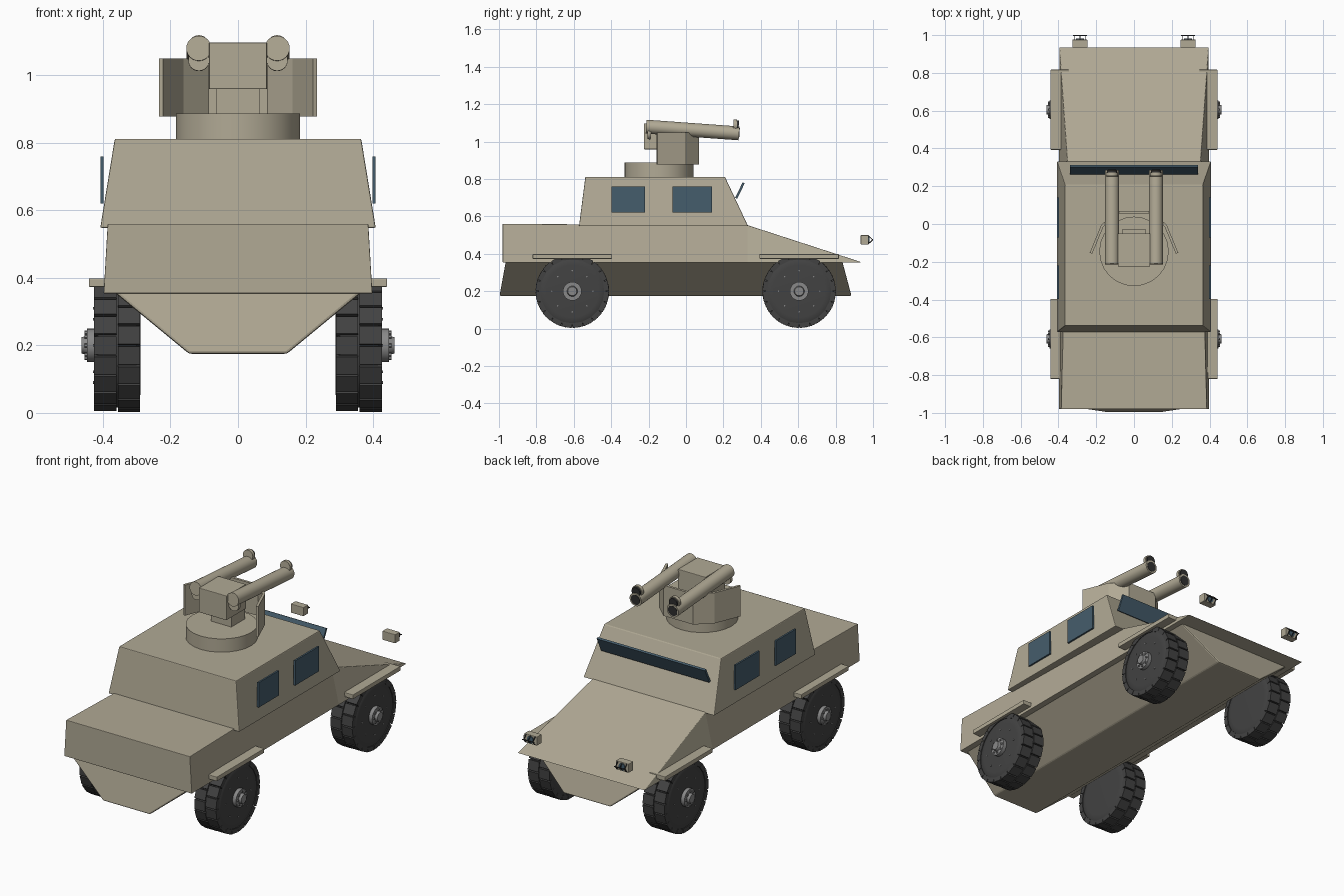
import bpy, bmesh, math
from mathutils import Matrix, Vector

if "Cube" in bpy.data.objects:
    bpy.data.objects.remove(bpy.data.objects["Cube"])


def mat(name, rgb):
    m = bpy.data.materials.new(name)
    m.diffuse_color = (*rgb, 1)
    m.use_nodes = True
    m.node_tree.nodes["Principled BSDF"].inputs["Base Color"].default_value = m.diffuse_color
    return m


TAN = mat("tan_paint", (0.44, 0.40, 0.30))
GLASS = mat("dark_glass", (0.06, 0.11, 0.15))
RUBBER = mat("rubber", (0.055, 0.055, 0.055))
STEEL = mat("steel", (0.25, 0.25, 0.25))
BLACK = mat("black", (0.03, 0.03, 0.03))


def finish(name, bm, material, bevel=0, smooth=False):
    bmesh.ops.recalc_face_normals(bm, faces=bm.faces[:])
    me = bpy.data.meshes.new(name)
    bm.to_mesh(me)
    bm.free()
    ob = bpy.data.objects.new(name, me)
    bpy.context.collection.objects.link(ob)
    me.materials.append(material)
    if bevel:
        b = ob.modifiers.new("bevel", 'BEVEL')
        b.width, b.segments, b.limit_method = bevel, 2, 'ANGLE'
    if smooth:
        bpy.ops.object.select_all(action='DESELECT')
        ob.select_set(True)
        bpy.context.view_layer.objects.active = ob
        bpy.ops.object.shade_smooth_by_angle(angle=math.radians(35))
    return ob


def add_box(bm, center, size, rot=Matrix()):
    m = Matrix.Translation(center) @ rot @ Matrix.Diagonal((*size, 1))
    bmesh.ops.create_cube(bm, size=1, matrix=m)


def add_rod(bm, p, q, r, r2=None, segs=24):
    p, q = Vector(p), Vector(q)
    rot = (q - p).to_track_quat('Z', 'Y').to_matrix().to_4x4()
    bmesh.ops.create_cone(bm, cap_ends=True, segments=segs, radius1=r, radius2=r if r2 is None else r2,
                          depth=(q - p).length, matrix=Matrix.Translation((p + q) / 2) @ rot)


def box(name, center, size, material, bevel=0, rot=Matrix()):
    bm = bmesh.new()
    add_box(bm, center, size, rot)
    return finish(name, bm, material, bevel)


def rod(name, p, q, r, material, segs=24):
    bm = bmesh.new()
    add_rod(bm, p, q, r, segs=segs)
    return finish(name, bm, material, smooth=True)


def loft(name, rings, material, bevel=0):
    """Skin a row of matching closed cross-sections and cap both ends."""
    bm = bmesh.new()
    vs = [[bm.verts.new(p) for p in ring] for ring in rings]
    n = len(vs[0])
    for a, b in zip(vs, vs[1:]):
        for i in range(n):
            bm.faces.new((a[i], a[(i + 1) % n], b[(i + 1) % n], b[i]))
    bm.faces.new(vs[0])
    bm.faces.new(vs[-1])
    return finish(name, bm, material, bevel)


def section(y0, z0, w0, y1, z1, w1):
    return [(-w0, y0, z0), (w0, y0, z0), (w1, y1, z1), (-w1, y1, z1)]


# Hull: V-shaped belly, upper body with sloped hood, cabin
loft("lower_hull", [section(-0.997, 0.175, 0.145, -0.963, 0.362, 0.372),
                    section(0.885, 0.175, 0.145, 0.835, 0.362, 0.372)], TAN, 0.008)
loft("upper_hull", [section(-0.98, 0.354, 0.398, -0.98, 0.56, 0.386),
                    section(0.33, 0.354, 0.398, 0.33, 0.553, 0.352),
                    section(0.935, 0.354, 0.396, 0.93, 0.358, 0.394)], TAN, 0.004)


def rect(w, y0, y1, z):
    return [(-w, y0, z), (w, y0, z), (w, y1, z), (-w, y1, z)]


loft("cabin", [rect(0.408, -0.572, 0.332, 0.548), rect(0.365, -0.538, 0.208, 0.812)], TAN, 0.004)

# Windows
box("windshield", (0, 0.288, 0.738), (0.675, 0.012, 0.092), GLASS,
    rot=Matrix.Rotation(math.radians(-26), 4, 'X'))
for s, side in ((1, "right"), (-1, "left")):
    box(side + "_rear_window", (s * 0.403, -0.308, 0.69), (0.01, 0.178, 0.14), GLASS)
    box(side + "_front_window", (s * 0.403, 0.034, 0.69), (0.01, 0.212, 0.14), GLASS)


# Wheels: lathed tire, two staggered tread rows, hub with bolts
def wheel(name, s, cy):
    cx, cz, n = s * 0.358, 0.2, 40
    bm = bmesh.new()
    rings = []
    for x, r in ((-0.069, 0.14), (-0.067, 0.165), (-0.056, 0.184),
                 (0.056, 0.184), (0.067, 0.165), (0.069, 0.14)):
        rings.append([bm.verts.new((cx + x, cy + r * math.cos(t), cz + r * math.sin(t)))
                      for t in (2 * math.pi * i / n for i in range(n))])
    for a, b in zip(rings, rings[1:]):
        for i in range(n):
            bm.faces.new((a[i], a[(i + 1) % n], b[(i + 1) % n], b[i]))
    bm.faces.new(rings[0])
    bm.faces.new(rings[-1])
    finish(name + "_tire", bm, RUBBER, smooth=True)

    bm = bmesh.new()
    for row in (0, 1):
        for i in range(20):
            rot = Matrix.Rotation(2 * math.pi * (i + row / 2) / 20, 4, 'X')
            off = rot @ Vector(((row - 0.5) * 0.07, 0, 0.182))
            add_box(bm, Vector((cx, cy, cz)) + off, (0.066, 0.054, 0.026), rot)
    finish(name + "_tread", bm, RUBBER)

    bm = bmesh.new()
    add_rod(bm, (cx + s * 0.06, cy, cz), (cx + s * 0.09, cy, cz), 0.05)
    add_rod(bm, (cx + s * 0.09, cy, cz), (cx + s * 0.105, cy, cz), 0.028, 0.024)
    for i in range(8):
        t = 2 * math.pi * i / 8
        c, d = math.cos(t), math.sin(t)
        add_rod(bm, (cx + s * 0.085, cy + 0.038 * c, cz + 0.038 * d),
                (cx + s * 0.096, cy + 0.038 * c, cz + 0.038 * d), 0.006, segs=6)
        add_rod(bm, (cx + s * 0.06, cy + 0.11 * c, cz + 0.11 * d),
                (cx + s * 0.072, cy + 0.11 * c, cz + 0.11 * d), 0.004, segs=6)
    finish(name + "_hub", bm, STEEL, smooth=True)


for s, side in ((1, "right"), (-1, "left")):
    for cy, end in ((0.605, "front"), (-0.608, "rear")):
        wheel(f"{side}_{end}_wheel", s, cy)
        box(f"{side}_{end}_fender", (s * 0.393, cy, 0.386), (0.098, 0.424, 0.025), TAN, 0.003)

# Turret: ring, pedestal, gun housing
rod("turret_ring", (0, -0.145, 0.80), (0, -0.145, 0.887), 0.184, TAN)
box("gun_pedestal", (0, -0.09, 0.925), (0.127, 0.12, 0.09), TAN)
box("gun_housing", (0, -0.138, 1.028), (0.172, 0.175, 0.138), TAN, 0.003)

# Wrap-around gun shield
half = [(0.228, -0.155), (0.168, -0.01), (0.09, 0.062)]
path = half + [(-x, y) for x, y in reversed(half)]
bm = bmesh.new()
cols = [[bm.verts.new((x, y, z)) for z in (0.878, 1.05)] for x, y in path]
for a, b in zip(cols, cols[1:]):
    bm.faces.new((a[0], b[0], b[1], a[1]))
shield = finish("gun_shield", bm, TAN)
mod = shield.modifiers.new("thickness", 'SOLIDIFY')
mod.thickness, mod.offset, mod.use_even_offset = 0.014, 0, True

# Twin launch tubes with end caps
for s, side in ((1, "right"), (-1, "left")):
    x = s * 0.116
    rod(side + "_tube", (x, -0.213, 1.08), (x, 0.284, 1.044), 0.037, TAN)
    rod(side + "_rear_cap", (x, -0.205, 1.044), (x, -0.187, 1.043), 0.031, TAN)
    rod(side + "_muzzle_collar", (x, 0.253, 1.088), (x, 0.272, 1.087), 0.031, TAN)
    rod(side + "_muzzle", (x, 0.268, 1.087), (x, 0.282, 1.086), 0.026, BLACK)
    rod(side + "_bore", (x, 0.28, 1.0443), (x, 0.286, 1.0439), 0.028, BLACK)

# Headlights with bent guard bars
for s, side in ((1, "right"), (-1, "left")):
    x, z = s * 0.286, 0.475
    box(side + "_headlight", (x, 0.955, z), (0.08, 0.042, 0.05), TAN, 0.003)
    rod(side + "_headlight_lens", (x, 0.97, z), (x, 0.981, z), 0.02, GLASS, 16)
    bm = bmesh.new()
    for dx in (-0.028, 0, 0.028):
        for dz in (-0.023, 0.023):
            add_rod(bm, (x + dx, 0.974, z + dz), (x + dx, 0.998, z), 0.0025, segs=6)
    add_rod(bm, (x - 0.036, 0.997, z), (x + 0.036, 0.997, z), 0.003, segs=6)
    finish(side + "_headlight_guard", bm, BLACK)
